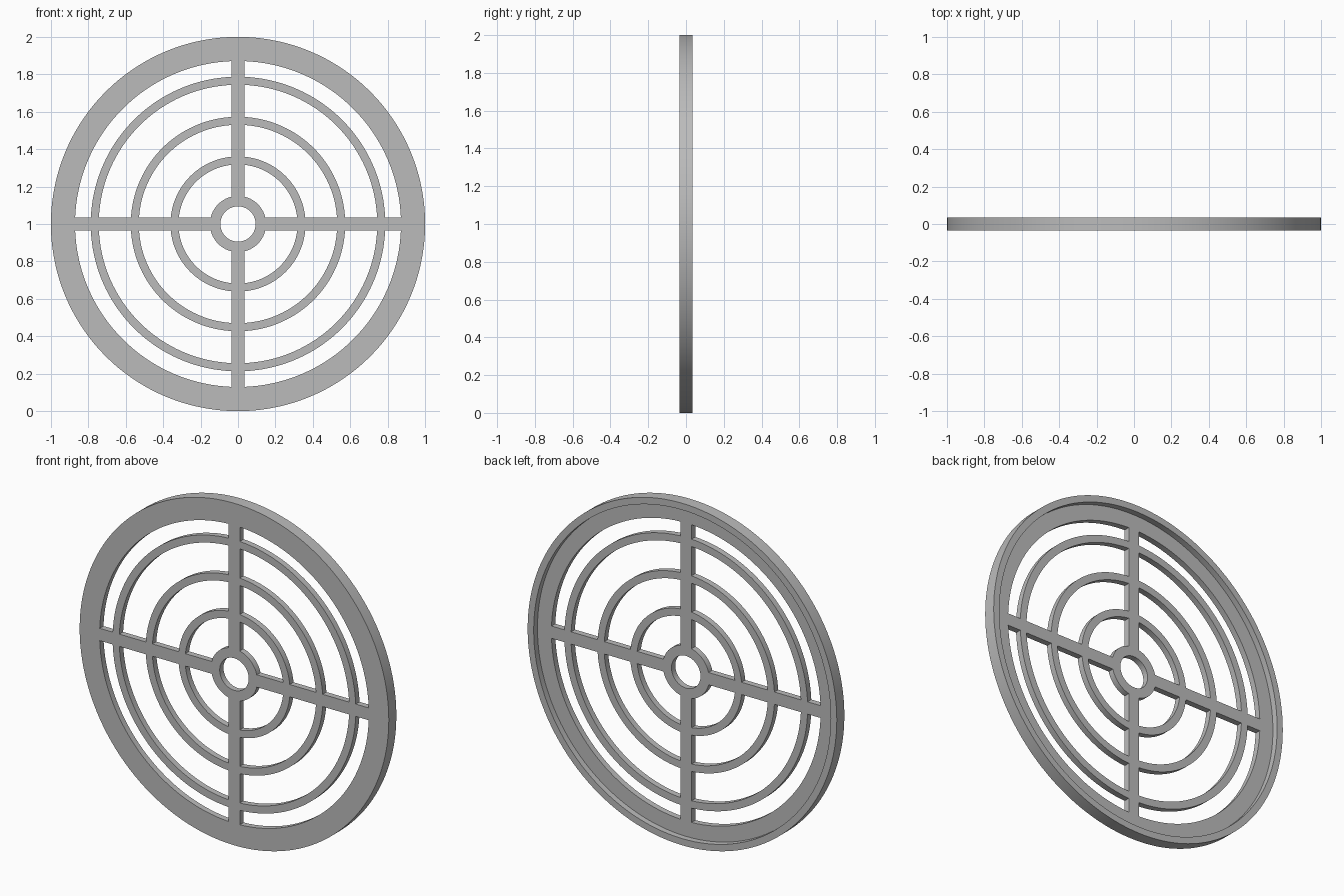
import bpy, bmesh
from math import sin, cos, asin, pi

cube = bpy.data.objects.get("Cube")
if cube:
    bpy.data.objects.remove(cube)

FRONT, FLOOR, BACK = -0.035, 0.0, 0.035
BAR = 0.036          # half width of the cross bars
CENTRE = 1.0         # height of the disc centre

grey = bpy.data.materials.new("grey")
grey.use_nodes = True
colour = (0.5, 0.5, 0.5, 1)
grey.diffuse_color = colour
grey.node_tree.nodes["Principled BSDF"].inputs["Base Color"].default_value = colour


def arc(radius, start, end, steps):
    return [(radius * cos(start + (end - start) * i / steps),
             radius * sin(start + (end - start) * i / steps)) for i in range(steps + 1)]


def circle(radius, steps=144):
    return arc(radius, 0, 2 * pi, steps)[:-1]


def window(inner, outer, turn):
    """Quarter-ring opening bounded by two straight bar edges."""
    a, b = asin(BAR / outer), asin(BAR / inner)
    return (arc(outer, turn + a, turn + pi / 2 - a, 36)
            + arc(inner, turn + pi / 2 - b, turn + b, 36))


def prisms(name, outlines, y0, y1):
    """Extrude outlines in the XZ plane along y into one object."""
    bm = bmesh.new()
    for outline in outlines:
        face = bm.faces.new([bm.verts.new((x, y0, z + CENTRE)) for x, z in outline])
        grown = bmesh.ops.extrude_face_region(bm, geom=[face], use_keep_orig=True)
        moved = [v for v in grown["geom"] if isinstance(v, bmesh.types.BMVert)]
        bmesh.ops.translate(bm, verts=moved, vec=(0, y1 - y0, 0))
    bmesh.ops.recalc_face_normals(bm, faces=bm.faces)
    mesh = bpy.data.meshes.new(name)
    bm.to_mesh(mesh)
    bm.free()
    obj = bpy.data.objects.new(name, mesh)
    bpy.context.collection.objects.link(obj)
    return obj


# Solid disc, hollowed by the openings and by the recess behind the lip
grille = prisms("round_grille", [circle(1.0)], FRONT, BACK)
grille.data.materials.append(grey)

# Gaps between hub, three rings and the rim, repeated in each quadrant
gaps = [(0.15, 0.318), (0.361, 0.53), (0.573, 0.744), (0.787, 0.871)]
holes = [window(r0, r1, q * pi / 2) for r0, r1 in gaps for q in range(4)]
holes.append(circle(0.094, 72))

cutters = [prisms("opening_cutter", holes, FRONT - 0.1, BACK + 0.1),
           prisms("recess_cutter", [circle(0.961)], FLOOR, BACK + 0.1)]
for cutter in cutters:
    cut = grille.modifiers.new(cutter.name, "BOOLEAN")
    cut.operation = "DIFFERENCE"
    cut.solver = "EXACT"
    cut.object = cutter

# Apply the cuts and remove the helpers
bpy.context.view_layer.objects.active = grille
grille.select_set(True)
for cut in list(grille.modifiers):
    bpy.ops.object.modifier_apply(modifier=cut.name)
for cutter in cutters:
    bpy.data.objects.remove(cutter)

bpy.ops.object.shade_smooth_by_angle(angle=pi / 6)
